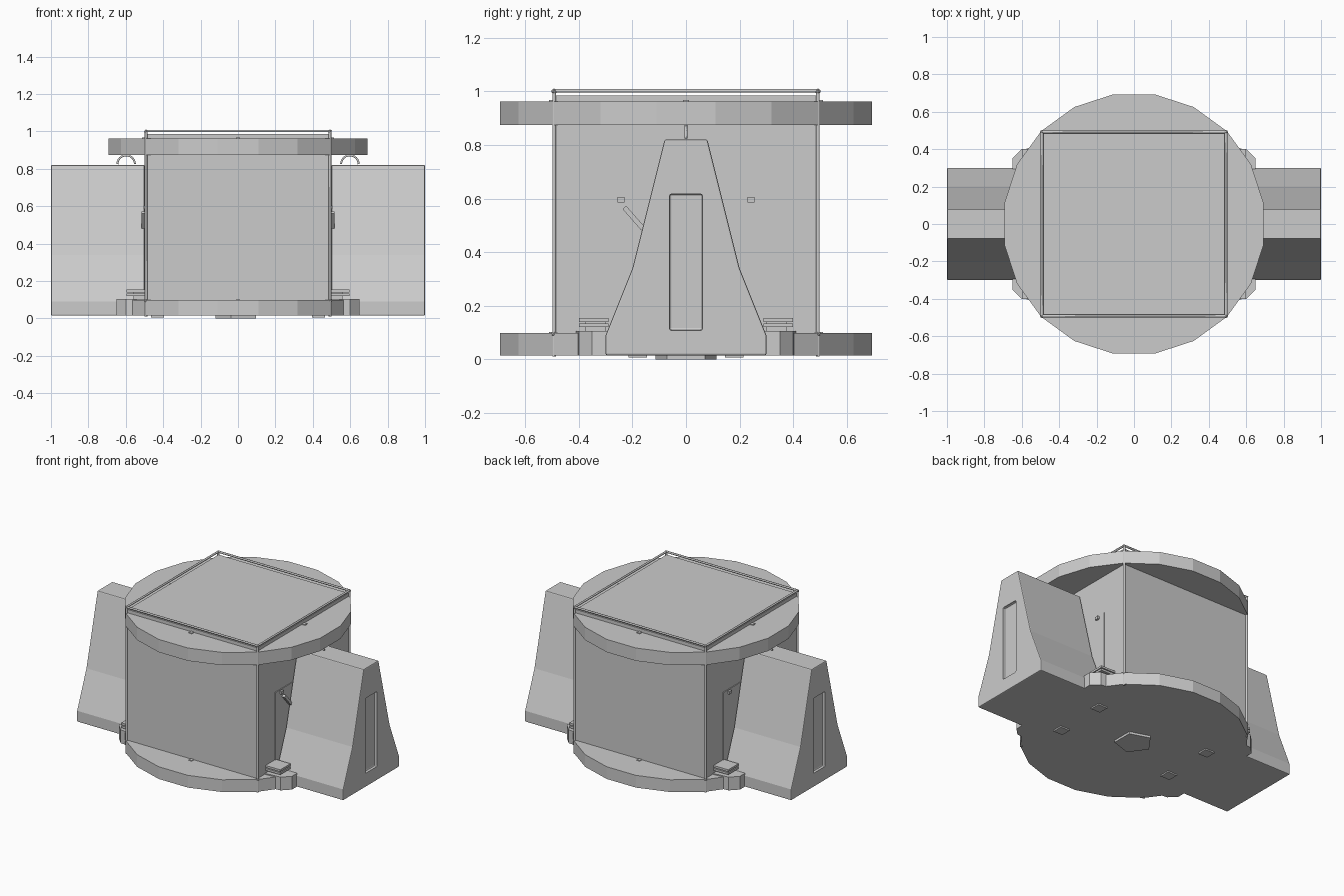
import bpy, bmesh, math
from mathutils import Vector, Matrix

if "Cube" in bpy.data.objects:
    bpy.data.objects.remove(bpy.data.objects["Cube"])


def make(name, bm):
    bmesh.ops.recalc_face_normals(bm, faces=bm.faces)
    me = bpy.data.meshes.new(name)
    bm.to_mesh(me)
    bm.free()
    ob = bpy.data.objects.new(name, me)
    bpy.context.collection.objects.link(ob)
    return ob


def prism(name, base, direction):
    bm = bmesh.new()
    face = bm.faces.new([bm.verts.new(p) for p in base])
    ext = bmesh.ops.extrude_face_region(bm, geom=[face])
    vs = [v for v in ext["geom"] if isinstance(v, bmesh.types.BMVert)]
    bmesh.ops.translate(bm, verts=vs, vec=direction)
    return make(name, bm)


def box(name, lo, hi):
    lo, hi = [min(a, b) for a, b in zip(lo, hi)], [max(a, b) for a, b in zip(lo, hi)]
    base = [(lo[0], lo[1], lo[2]), (hi[0], lo[1], lo[2]), (hi[0], hi[1], lo[2]), (lo[0], hi[1], lo[2])]
    return prism(name, base, (0, 0, hi[2] - lo[2]))


def ngon(n, r, z, start):
    return [(r * math.cos(start + 2 * math.pi * i / n), r * math.sin(start + 2 * math.pi * i / n), z)
            for i in range(n)]


def rod(name, pts, r):
    cu = bpy.data.curves.new(name, 'CURVE')
    cu.dimensions = '3D'
    cu.bevel_depth = r
    cu.bevel_resolution = 1
    cu.use_fill_caps = True
    sp = cu.splines.new('POLY')
    sp.points.add(len(pts) - 1)
    for p, co in zip(sp.points, pts):
        p.co = (*co, 1)
    ob = bpy.data.objects.new(name, cu)
    bpy.context.collection.objects.link(ob)
    return ob


def bevel(ob, width, segments=1):
    m = ob.modifiers.new("bevel", 'BEVEL')
    m.width, m.segments = width, segments


# Central cube and the two faceted discs around it
box("main_body", (-0.487, -0.487, 0.02), (0.487, 0.487, 0.985))
prism("bottom_disc", ngon(20, 0.702, 0.015, math.pi / 4), (0, 0, 0.083))
prism("top_disc", ngon(20, 0.702, 0.875, math.pi / 4), (0, 0, 0.087))

# Corner posts, roof rails and joint balls
corners = [(-0.492, -0.492), (0.492, -0.492), (0.492, 0.492), (-0.492, 0.492)]
for i, (x, y) in enumerate(corners):
    x2, y2 = corners[(i + 1) % 4]
    rod("corner_post", [(x, y, 0.01), (x, y, 1.0)], 0.008)
    rod("roof_rail", [(x, y, 1.002), (x2, y2, 1.002)], 0.007)
    for z in (0.095, 1.0):
        bm = bmesh.new()
        bmesh.ops.create_icosphere(bm, subdivisions=1, radius=0.011,
                                   matrix=Matrix.Translation((x, y, z)))
        make("post_joint", bm)

# Small clips at the middle of each side, on both discs
for i in range(4):
    a = i * math.pi / 2
    cx, cy = 0.5 * math.cos(a), 0.5 * math.sin(a)
    for z in (0.1, 0.965):
        box("edge_clip", (cx - 0.012, cy - 0.012, z - 0.01), (cx + 0.012, cy + 0.012, z + 0.002))

# Underside: centre pentagon and four square pads
prism("centre_foot", ngon(5, 0.12, 0, math.pi), (0, 0, 0.03))
for x in (-0.43, 0.43):
    for y in (-0.18, 0.18):
        box("pad", (x - 0.035, y - 0.035, 0.006), (x + 0.035, y + 0.035, 0.03))

# Parts mirrored on the left and right
half = [(0.3, 0.015), (0.3, 0.09), (0.2, 0.34), (0.08, 0.82)]
profile = half + [(-y, z) for y, z in reversed(half)]
for s in (-1, 1):
    # Buttress with a sunken window on its outer face
    fin = prism("buttress", [(s * 0.5, y, z) for y, z in profile], (s * 0.5, 0, 0))
    bevel(fin, 0.006, 2)
    cut = box("window_cutter", (s * 0.982, -0.062, 0.108), (s * 1.05, 0.062, 0.617))
    bevel(cut, 0.008, 2)
    cut.hide_render = True
    cut.hide_viewport = True
    cut.display_type = 'WIRE'
    bo = fin.modifiers.new("window", 'BOOLEAN')
    bo.operation, bo.object, bo.solver = 'DIFFERENCE', cut, 'EXACT'

    # Lifting ring on top of the buttress
    ring = [(s * 0.598 + 0.047 * math.cos(t * math.pi / 12), 0,
             0.825 + 0.047 * math.sin(t * math.pi / 12)) for t in range(13)]
    rod("lifting_ring", ring, 0.006)

    # Door panel behind the buttress, and its lever
    box("door_panel", (s * 0.48, -0.3, 0.02), (s * 0.492, 0.3, 0.612))
    d = Vector((0, 0.07, -0.08))
    n = Vector((0, 0.08, 0.07)).normalized() * 0.009
    a = Vector((s * 0.496, -0.23, 0.567))
    prism("door_lever", [a + n, a - n, a + d - n, a + d + n], (s * 0.02, 0, 0))

    for t in (-1, 1):
        # Door hinge, stacked steps and the foot block under them
        box("hinge", (s * 0.485, t * 0.23, 0.585), (s * 0.505, t * 0.255, 0.605))
        for z in (0.12, 0.14):
            box("step", (s * 0.485, t * 0.29, z), (s * 0.597, t * 0.4, z + 0.014))
        box("step_riser", (s * 0.485, t * 0.3, 0.09), (s * 0.56, t * 0.375, 0.142))
        foot = [(0.49, 0.41), (0.6, 0.4), (0.65, 0.35), (0.65, 0.28), (0.49, 0.28)]
        prism("foot_block", [(s * x, t * y, 0.015) for x, y in foot], (0, 0, 0.09))
